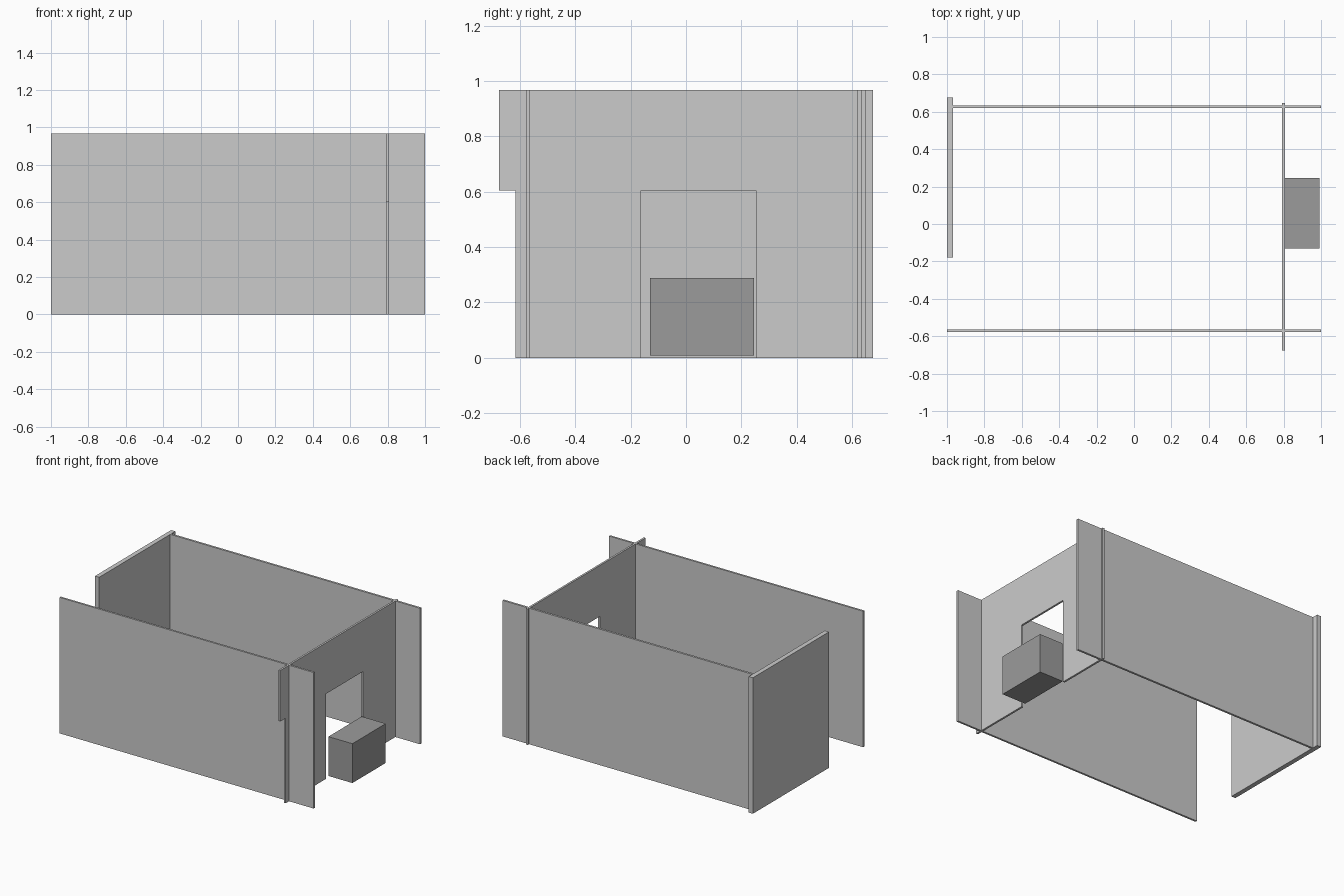
import bpy, bmesh

if "Cube" in bpy.data.objects:
    bpy.data.objects.remove(bpy.data.objects["Cube"])

H = 0.968  # wall height


def prism(name, profile, x0, x1):
    """Extrude a (y, z) outline along x."""
    bm = bmesh.new()
    face = bm.faces.new([bm.verts.new((x0, y, z)) for y, z in profile])
    side = bmesh.ops.extrude_face_region(bm, geom=[face])
    verts = [v for v in side["geom"] if isinstance(v, bmesh.types.BMVert)]
    bmesh.ops.translate(bm, verts=verts, vec=(x1 - x0, 0, 0))
    bmesh.ops.recalc_face_normals(bm, faces=bm.faces)
    mesh = bpy.data.meshes.new(name)
    bm.to_mesh(mesh)
    bm.free()
    obj = bpy.data.objects.new(name, mesh)
    bpy.context.collection.objects.link(obj)
    return obj


def box(name, x, y, z):
    outline = [(y[0], z[0]), (y[1], z[0]), (y[1], z[1]), (y[0], z[1])]
    return prism(name, outline, *x)


# Long side walls and the thicker end wall, which leaves a gap at the front
box("front_wall", (-1, 1), (-0.578, -0.564), (0, H))
box("back_wall", (-0.967, 1), (0.619, 0.634), (0, H))
box("end_wall", (-1, -0.967), (-0.18, 0.676), (0, H))

# Cross wall with a doorway and an overhanging upper corner
top = 0.605
prism("doorway_wall", [
    (-0.615, 0), (-0.163, 0), (-0.163, top), (0.253, top), (0.253, 0),
    (0.648, 0), (0.648, H), (-0.676, H), (-0.676, top), (-0.615, top),
], 0.792, 0.806)

# Dark step block outside the doorway
step = box("step_block", (0.803, 0.992), (-0.13, 0.245), (0.008, 0.288))
mat = bpy.data.materials.new("dark_grey")
mat.diffuse_color = (0.33, 0.33, 0.33, 1)
mat.use_nodes = True
mat.node_tree.nodes["Principled BSDF"].inputs["Base Color"].default_value = mat.diffuse_color
step.data.materials.append(mat)
